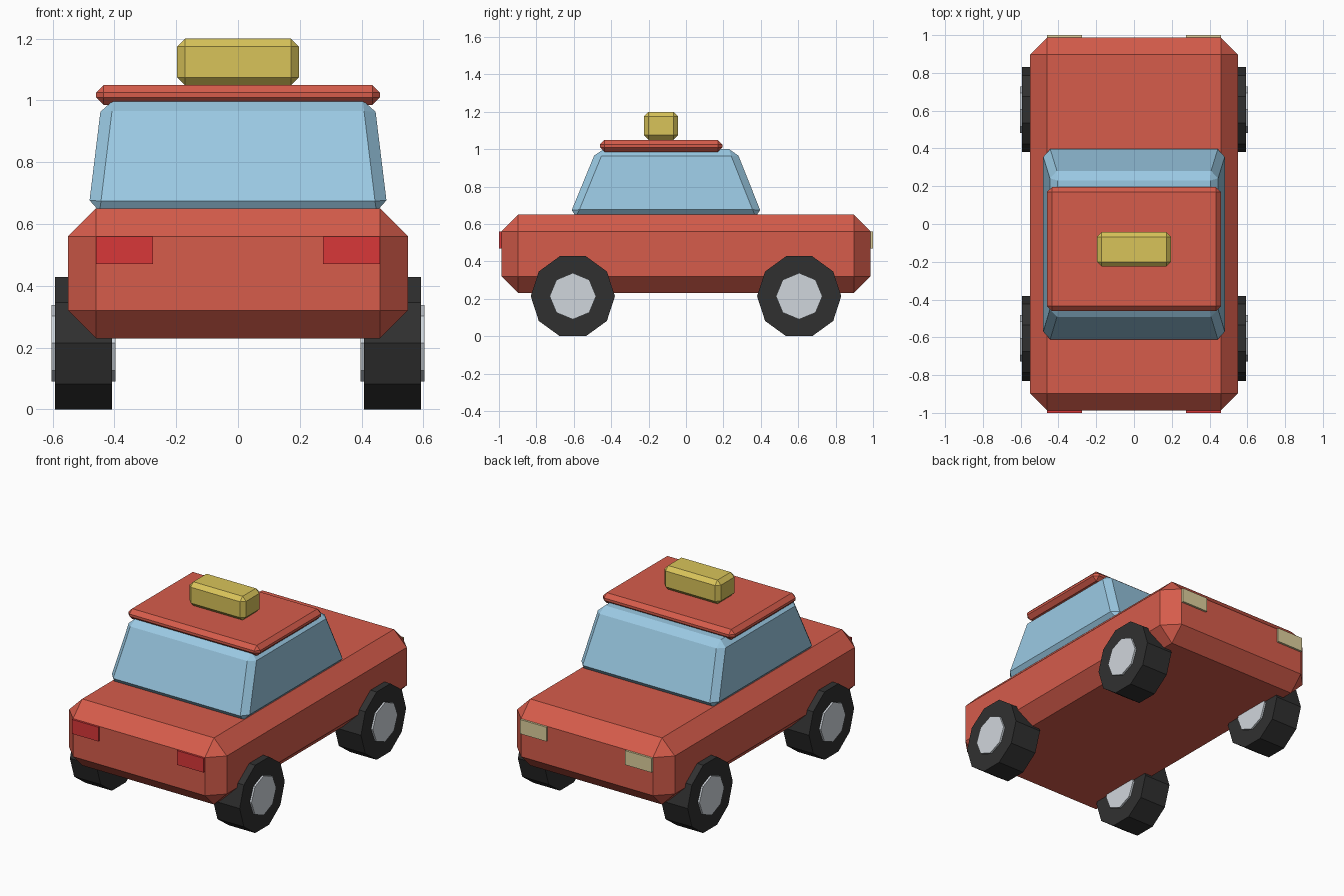
import bpy, bmesh, math
from mathutils import Matrix, Vector

if "Cube" in bpy.data.objects:
    bpy.data.objects.remove(bpy.data.objects["Cube"])


def material(name, rgb):
    """Flat material from 0-255 display colour, stored linear."""
    lin = [((c / 255 + 0.055) / 1.055) ** 2.4 for c in rgb]
    m = bpy.data.materials.new(name)
    m.diffuse_color = (*lin, 1)
    m.use_nodes = True
    m.node_tree.nodes["Principled BSDF"].inputs["Base Color"].default_value = m.diffuse_color
    return m


RED = material("red paint", (214, 92, 75))
GLASS = material("blue glass", (154, 201, 227))
YELLOW = material("yellow sign", (217, 196, 90))
TYRE = material("black rubber", (48, 48, 48))
HUB = material("silver hub", (208, 214, 220))
TAIL = material("tail light red", (217, 55, 57))
HEAD = material("head light cream", (222, 208, 157))


def finish(bm, name, mat):
    bmesh.ops.recalc_face_normals(bm, faces=bm.faces)
    me = bpy.data.meshes.new(name)
    bm.to_mesh(me)
    bm.free()
    me.materials.append(mat)
    ob = bpy.data.objects.new(name, me)
    bpy.context.collection.objects.link(ob)
    return ob


def box(name, mat, lo, hi, bevel=0.0, top=None):
    """Chamfered box; top = (x0, x1, y0, y1) tapers the upper face."""
    bm = bmesh.new()
    bmesh.ops.create_cube(bm, size=1)
    for v in bm.verts:
        s = [c > 0 for c in v.co]
        v.co = Vector([hi[i] if s[i] else lo[i] for i in range(3)])
        if top and s[2]:
            v.co.x = top[1] if s[0] else top[0]
            v.co.y = top[3] if s[1] else top[2]
    if bevel:
        bmesh.ops.bevel(bm, geom=bm.edges[:], offset=bevel,
                        segments=1, affect='EDGES', profile=0.5)
    return finish(bm, name, mat)


def disc(name, mat, sides, radius, width, centre):
    """Cylinder lying along x, with a vertex pointing along y."""
    bm = bmesh.new()
    ring = [Vector((0, radius * math.cos(2 * math.pi * i / sides),
                    radius * math.sin(2 * math.pi * i / sides))) for i in range(sides)]
    face = bm.faces.new([bm.verts.new(p - Vector((width / 2, 0, 0))) for p in ring])
    ext = bmesh.ops.extrude_face_region(bm, geom=[face], use_keep_orig=True)
    bmesh.ops.translate(bm, vec=(width, 0, 0),
                        verts=[g for g in ext["geom"] if isinstance(g, bmesh.types.BMVert)])
    bm.transform(Matrix.Translation(centre))
    return finish(bm, name, mat)


# Body, cabin, roof and roof sign
box("body", RED, (-0.55, -0.987, 0.23), (0.55, 0.987, 0.65), 0.09)
box("cabin", GLASS, (-0.485, -0.625, 0.64), (0.485, 0.41, 1.0), 0.037,
    top=(-0.441, 0.441, -0.477, 0.267))
box("roof", RED, (-0.46, -0.46, 0.985), (0.46, 0.195, 1.05), 0.025)
box("roof_sign", YELLOW, (-0.197, -0.225, 1.05), (0.197, -0.043, 1.2), 0.025)

# Lights and wheels, mirrored left and right
for sx, side in ((-1, "left"), (1, "right")):
    x0, x1 = sorted((sx * 0.275, sx * 0.46))
    box(f"tail_light_{side}", TAIL, (x0, -1.0, 0.47), (x1, -0.98, 0.56))
    box(f"head_light_{side}", HEAD, (x0, 0.98, 0.47), (x1, 1.0, 0.56))
    for y, end in ((-0.605, "front"), (0.605, "rear")):
        c = (sx * 0.5, y, 0.214)
        disc(f"{end}_{side}_tyre", TYRE, 10, 0.225, 0.185, c)
        disc(f"{end}_{side}_hub", HUB, 8, 0.124, 0.208, c)
